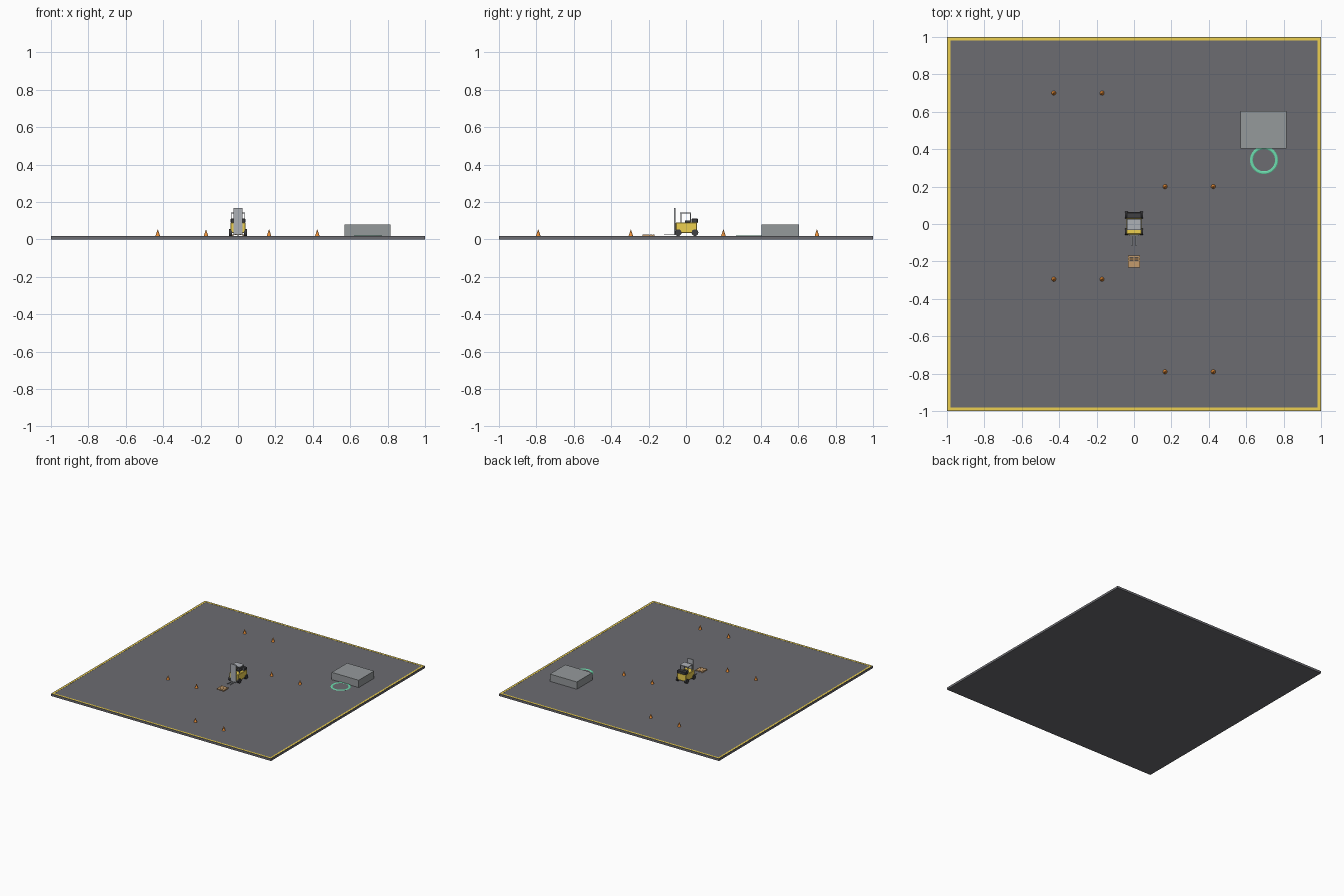
import bpy, math

if "Cube" in bpy.data.objects:
    bpy.data.objects.remove(bpy.data.objects["Cube"])

def mat(name, r, g, b):
    m = bpy.data.materials.new(name)
    m.diffuse_color = (r, g, b, 1)
    m.use_nodes = True
    m.node_tree.nodes["Principled BSDF"].inputs["Base Color"].default_value = m.diffuse_color
    return m

asphalt = mat("asphalt", 0.15, 0.15, 0.165)
yellow = mat("yellow", 0.85, 0.63, 0.08)
dark = mat("dark", 0.05, 0.05, 0.055)
steel = mat("steel", 0.42, 0.44, 0.47)
concrete = mat("concrete", 0.30, 0.32, 0.33)
orange = mat("orange", 0.85, 0.28, 0.04)
wood = mat("wood", 0.55, 0.33, 0.15)
green = mat("green", 0.15, 0.72, 0.42)
F = 0.018  # floor level

def finish(name, m):
    o = bpy.context.object
    o.name = name
    if m:
        o.data.materials.append(m)
    return o

def box(name, x0, x1, y0, y1, z0, z1, m, bevel=0):
    bpy.ops.mesh.primitive_cube_add(size=1, location=((x0+x1)/2, (y0+y1)/2, (z0+z1)/2))
    bpy.context.object.scale = (x1-x0, y1-y0, z1-z0)
    bpy.ops.object.transform_apply(location=False, rotation=False, scale=True)
    o = finish(name, m)
    if bevel:
        b = o.modifiers.new("bevel", 'BEVEL')
        b.width, b.segments = bevel, 1
    return o

# Yard floor with painted border
box("floor", -1, 1, -1, 1, 0, F, asphalt)
for s in (-1, 1):
    a, b = sorted((s*0.982, s*0.996))
    box("border_side", a, b, -0.996, 0.996, F-0.002, F+0.001, yellow)
    box("border_end", -0.982, 0.982, a, b, F-0.002, F+0.001, yellow)

# Traffic cones in four gates
for cx, cy in ((-0.3, 0.70), (0.295, 0.20), (-0.3, -0.295), (0.295, -0.79)):
    for s in (-1, 1):
        x = cx + s*0.129
        bpy.ops.mesh.primitive_cone_add(vertices=12, radius1=0.012, radius2=0.001, depth=0.034,
                                        location=(x, cy, F+0.017))
        finish("cone", orange)

# Loading dock and target ring
box("loading_dock", 0.57, 0.815, 0.403, 0.603, F, 0.078, concrete)
bpy.ops.mesh.primitive_torus_add(major_segments=40, minor_segments=6, major_radius=0.067,
                                 minor_radius=0.008, location=(0.695, 0.341, F+0.001))
o = finish("target_ring", green)
o.scale.z = 0.35

# Pallet
for i in range(5):
    y = -0.2315 + i*0.0128
    box("pallet_slat", -0.031, 0.031, y, y+0.0118, 0.0235, 0.027, wood)
for x in (-0.031, -0.004, 0.023):
    box("pallet_runner", x, x+0.008, -0.2315, -0.1685, F, 0.0235, wood)

# Truck body, counterweight and seat
box("body", -0.04, 0.04, -0.055, 0.06, 0.033, 0.09, yellow, 0.003)
box("counterweight", -0.04, 0.04, 0.03, 0.063, 0.088, 0.111, dark, 0.003)
box("seat", -0.018, 0.018, -0.005, 0.028, 0.09, 0.1, dark)

# Wheels
for s in (-1, 1):
    for y in (-0.042, 0.048):
        bpy.ops.mesh.primitive_cylinder_add(vertices=16, radius=0.018, depth=0.016,
            location=(s*0.039, y, F+0.018), rotation=(0, math.pi/2, 0))
        finish("wheel", dark)

# Overhead guard
for s in (-1, 1):
    a, b = sorted((s*0.031, s*0.036))
    for y in (-0.030, 0.022):
        box("guard_post", a, b, y, y+0.005, 0.088, 0.138, steel)
box("guard_roof", -0.037, 0.037, -0.031, 0.028, 0.137, 0.143, steel)

# Mast and forks
box("mast", -0.024, 0.024, -0.063, -0.055, 0.024, 0.168, steel)
for x in (-0.016, 0.008):
    box("fork", x, x+0.007, -0.118, -0.06, 0.025, 0.029, steel)
